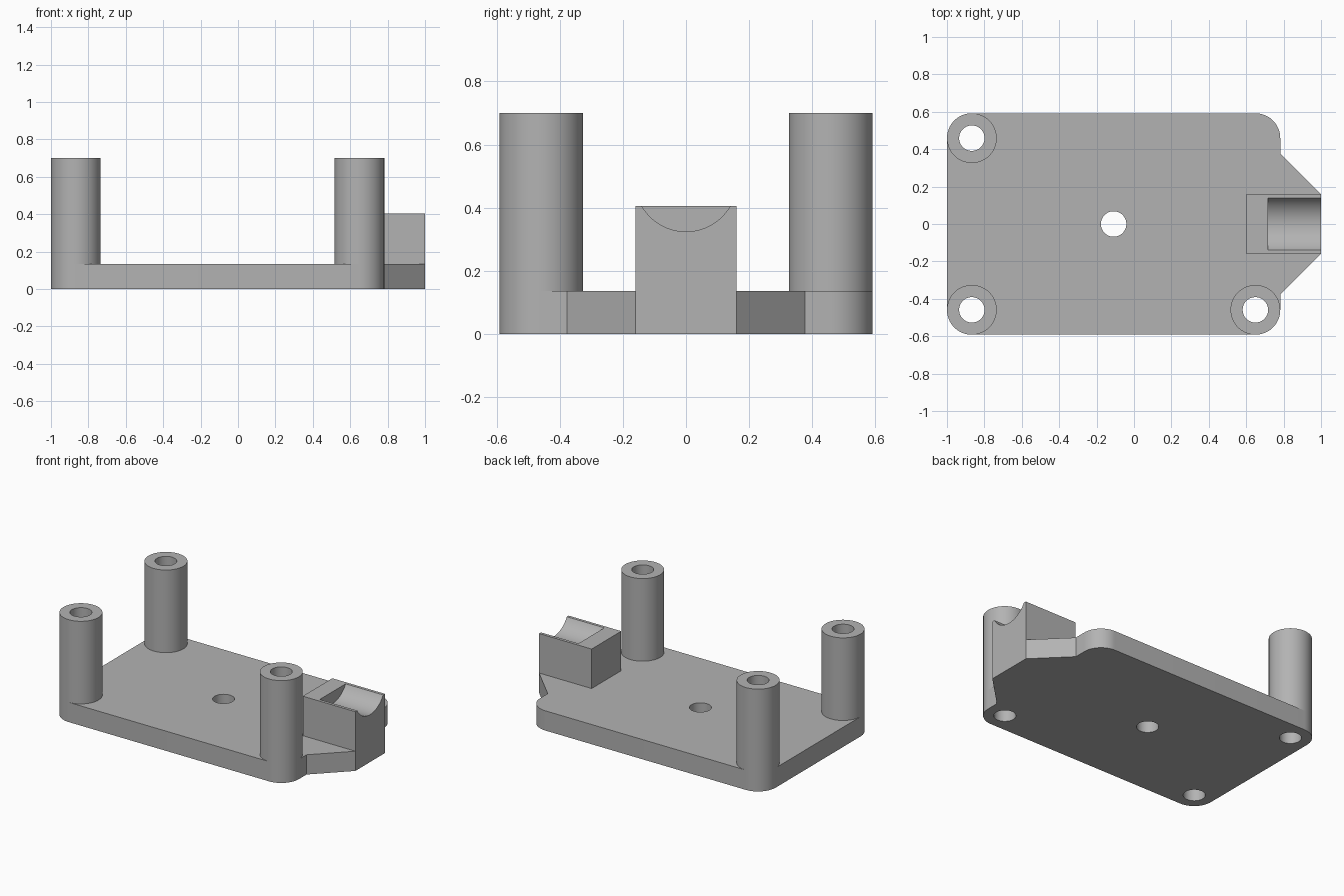
import bpy, bmesh, math
from mathutils import Vector, Matrix

cube = bpy.data.objects.get("Cube")
if cube:
    bpy.data.objects.remove(cube, do_unlink=True)

GREY = (0.45, 0.45, 0.45, 1)
grey = bpy.data.materials.new("grey_plastic")
grey.use_nodes = True
grey.diffuse_color = GREY
grey.node_tree.nodes["Principled BSDF"].inputs["Base Color"].default_value = GREY

PLATE_TOP, POST_TOP, BLOCK_TOP = 0.135, 0.7, 0.405
POST_R, HOLE_R = 0.133, 0.068
BACK, SIDE, FRONT = -1.0, 0.592, 0.782
LEFT, RIGHT, Y = BACK + POST_R, FRONT - POST_R, SIDE - POST_R
SEGMENTS = 64


def finish(name, bm):
    bmesh.ops.recalc_face_normals(bm, faces=bm.faces)
    mesh = bpy.data.meshes.new(name)
    bm.to_mesh(mesh)
    bm.free()
    mesh.materials.append(grey)
    obj = bpy.data.objects.new(name, mesh)
    bpy.context.collection.objects.link(obj)
    return obj


def prism(name, points, offset):
    """Extrude a closed outline along an offset."""
    bm = bmesh.new()
    face = bm.faces.new([bm.verts.new(p) for p in points])
    new = bmesh.ops.extrude_face_region(bm, geom=[face])["geom"]
    verts = [v for v in new if isinstance(v, bmesh.types.BMVert)]
    bmesh.ops.translate(bm, verts=verts, vec=offset)
    return finish(name, bm)


def arc(x, y, start, steps=SEGMENTS // 4):
    angles = [math.radians(start + 90 * i / steps) for i in range(steps + 1)]
    return [(x + POST_R * math.cos(a), y + POST_R * math.sin(a), 0) for a in angles]


def rod(name, radius, depth, matrix):
    bm = bmesh.new()
    bmesh.ops.create_cone(bm, cap_ends=True, segments=SEGMENTS, radius1=radius,
                          radius2=radius, depth=depth, matrix=matrix)
    return finish(name, bm)


def cut(obj, cutter):
    cutter.hide_render = True
    mod = obj.modifiers.new("cut", 'BOOLEAN')
    mod.operation, mod.solver, mod.object = 'DIFFERENCE', 'EXACT', cutter
    bpy.context.view_layer.objects.active = obj
    bpy.ops.object.modifier_apply(modifier=mod.name)
    bpy.data.objects.remove(cutter, do_unlink=True)


# Base plate with rounded corners and a tapered tongue
outline = (arc(LEFT, Y, 90) + arc(LEFT, -Y, 180) + arc(RIGHT, -Y, 270)
           + [(FRONT, -0.377, 0), (1, -0.16, 0), (1, 0.16, 0), (FRONT, 0.377, 0)]
           + arc(RIGHT, Y, 0))
plate = prism("base_plate", outline, (0, 0, PLATE_TOP))

# Screw holes: three under the posts, one in the middle
posts = {"back_left_post": (LEFT, Y), "front_left_post": (LEFT, -Y),
         "front_right_post": (RIGHT, -Y)}
for x, y in [*posts.values(), (-0.109, 0)]:
    cut(plate, rod("hole_cutter", HOLE_R, 1, Matrix.Translation((x, y, 0))))

# Hollow posts, turned from an open wall profile
parts = [plate]
for name, (x, y) in posts.items():
    bm = bmesh.new()
    wall = [bm.verts.new((x + r, y, z)) for r, z in
            ((POST_R, PLATE_TOP), (POST_R, POST_TOP), (HOLE_R, POST_TOP), (HOLE_R, PLATE_TOP))]
    edges = [bm.edges.new(pair) for pair in zip(wall, wall[1:])]
    bmesh.ops.spin(bm, geom=wall + edges, cent=(x, y, 0), axis=(0, 0, 1),
                   angle=math.tau, steps=SEGMENTS, use_merge=True)
    bmesh.ops.remove_doubles(bm, verts=bm.verts, dist=0.0001)
    parts.append(finish(name, bm))

# Cable block with a round groove open at the end
block = prism("cable_block", [(0.602, -0.16, PLATE_TOP), (1, -0.16, PLATE_TOP),
                              (1, 0.16, PLATE_TOP), (0.602, 0.16, PLATE_TOP)],
              (0, 0, BLOCK_TOP - PLATE_TOP))
groove = Matrix.Translation((1.016, 0, 0.486)) @ Matrix.Rotation(math.pi / 2, 4, 'Y')
cut(block, rod("groove_cutter", 0.162, 0.6, groove))
parts.append(block)

# Smooth round walls, keep crisp edges
bpy.ops.object.select_all(action='DESELECT')
for part in parts:
    part.select_set(True)
bpy.context.view_layer.objects.active = plate
bpy.ops.object.shade_smooth_by_angle(angle=math.radians(30))
